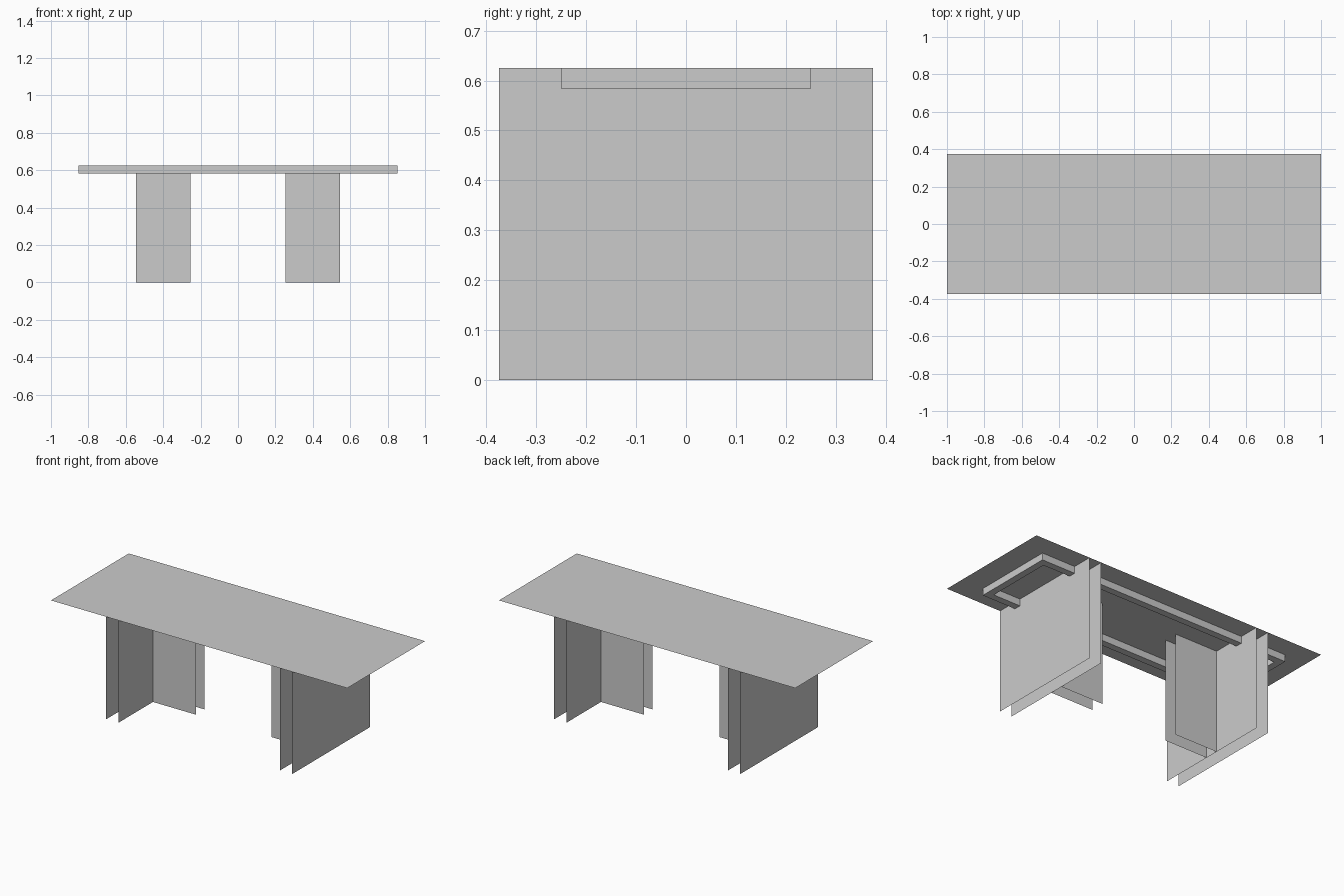
import bpy
from mathutils import Vector

if "Cube" in bpy.data.objects:
    bpy.data.objects.remove(bpy.data.objects["Cube"])

H = 0.625        # table height
RAIL = 0.042     # rail width and depth


def make(name, verts, faces):
    mesh = bpy.data.meshes.new(name)
    mesh.from_pydata(verts, [], faces)
    mesh.update()
    ob = bpy.data.objects.new(name, mesh)
    bpy.context.collection.objects.link(ob)
    return ob


def sheet(name, origin, u, v):
    """Flat panel spanned by two edge vectors."""
    o, u, v = Vector(origin), Vector(u), Vector(v)
    return make(name, [o, o + u, o + u + v, o + v], [(0, 1, 2, 3)])


# Thin table top
sheet("table_top", (-1, -0.375, H), (2, 0, 0), (0, 0.75, 0))

# Legs: paired cross panels and paired inward fins on each side
for side, s in (("left", -1), ("right", 1)):
    for part, x in (("outer", 0.627), ("inner", 0.545)):
        sheet(f"{side}_{part}_leg_panel", (s * x, -0.375 * s, 0),
              (0, 0.75 * s, 0), (0, 0, H))
    for part, y in (("front", -1), ("back", 1)):
        x0, x1 = (0.255 * s, 0.545 * s)
        if (x1 - x0) * y > 0:
            x0, x1 = x1, x0
        sheet(f"{side}_{part}_leg_fin", (x0, y * 0.042, 0),
              (x1 - x0, 0, 0), (0, 0, H))

# Rectangular rail frame under the top
corners = [(-1, -1), (1, -1), (1, 1), (-1, 1)]
verts = [(cx * (0.853 - i), cy * (0.25 - i), z)
         for i in (0, RAIL) for z in (H - RAIL, H) for cx, cy in corners]
faces = []
for a in range(4):
    b = (a + 1) % 4
    faces += [(a, b, b + 4, a + 4),            # outer wall
              (b + 8, a + 8, a + 12, b + 12),  # inner wall
              (b, a, a + 8, b + 8)]            # underside
make("under_rail_frame", verts, faces)
